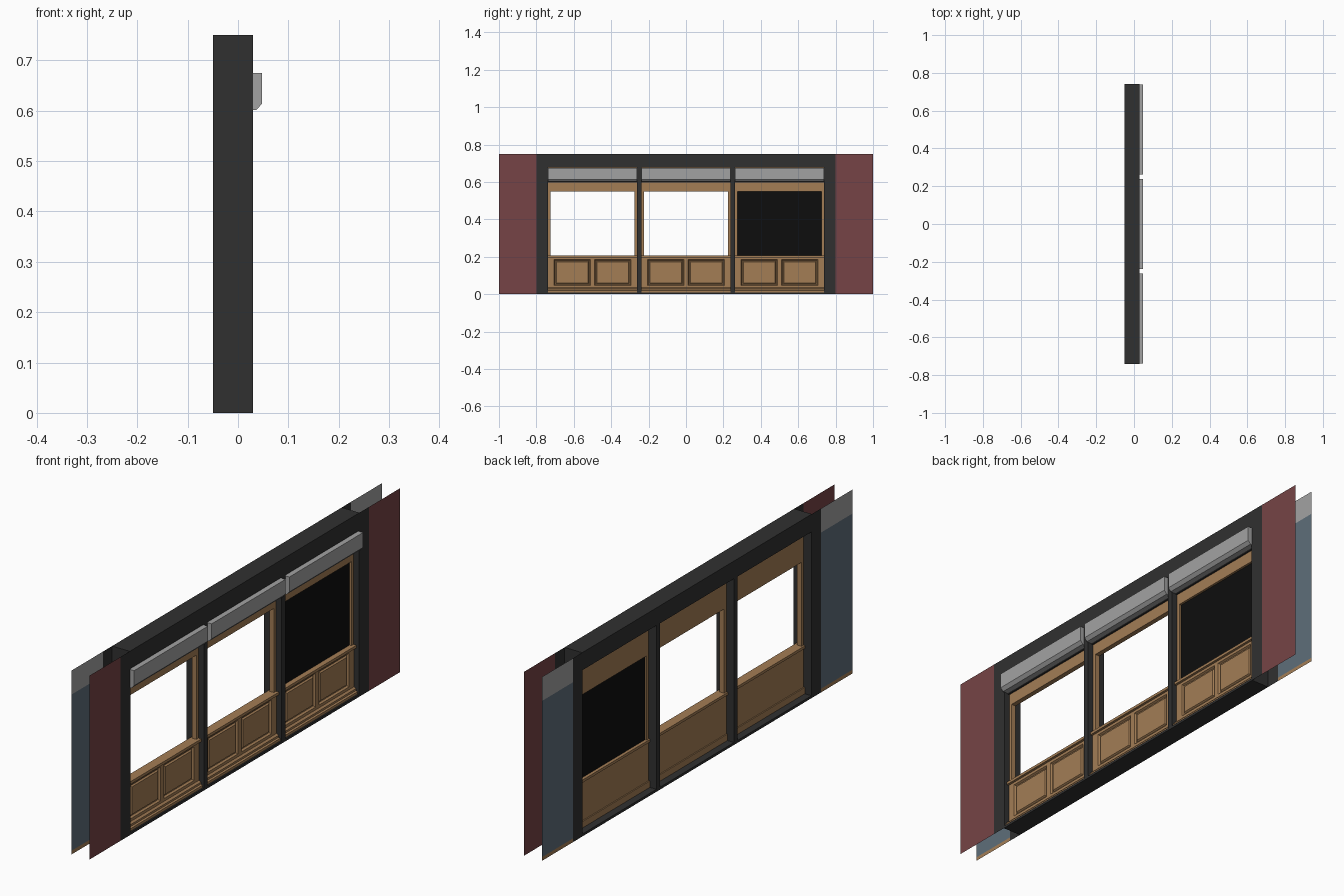
import bpy, bmesh

if "Cube" in bpy.data.objects:
    bpy.data.objects.remove(bpy.data.objects["Cube"])


def material(name, r, g, b):
    lin = [((c / 255 + 0.055) / 1.055) ** 2.4 if c > 10 else c / 255 / 12.92 for c in (r, g, b)]
    m = bpy.data.materials.new(name)
    m.diffuse_color = (*lin, 1)
    m.use_nodes = True
    m.node_tree.nodes["Principled BSDF"].inputs["Base Color"].default_value = m.diffuse_color
    return m


DARK = material("charcoal frame", 48, 48, 48)
RED = material("brick red wall", 118, 68, 70)
GRAY = material("light gray", 162, 162, 162)
WOOD = material("brown wood", 163, 125, 85)
BLUE = material("slate blue wall", 94, 110, 122)
BLACK = material("black board", 13, 13, 13)


def mesh_object(name, bm, mat):
    bmesh.ops.recalc_face_normals(bm, faces=bm.faces)
    me = bpy.data.meshes.new(name)
    bm.to_mesh(me)
    bm.free()
    me.materials.append(mat)
    ob = bpy.data.objects.new(name, me)
    bpy.context.collection.objects.link(ob)
    return ob


def extrude_profile(name, profile, y0, y1, mat):
    """Extrude an x,z profile along y."""
    bm = bmesh.new()
    f = bm.faces.new([bm.verts.new((x, y0, z)) for x, z in profile])
    ext = bmesh.ops.extrude_face_region(bm, geom=[f])["geom"]
    for v in ext:
        if isinstance(v, bmesh.types.BMVert):
            v.co.y = y1
    return mesh_object(name, bm, mat)


def box(name, x0, x1, y0, y1, z0, z1, mat):
    return extrude_profile(name, [(x0, z0), (x1, z0), (x1, z1), (x0, z1)], y0, y1, mat)


def sheet(name, x, y0, y1, z0, z1, mat):
    bm = bmesh.new()
    bm.faces.new([bm.verts.new((x, y, z)) for y, z in ((y0, z0), (y1, z0), (y1, z1), (y0, z1))])
    return mesh_object(name, bm, mat)


def raised_panel(name, y0, y1, z0, z1):
    """Board whose outer face has a moulded recess and a raised field."""
    ob = box(name, -0.015, 0.008, y0, y1, z0, z1, WOOD)
    bm = bmesh.new()
    bm.from_mesh(ob.data)
    bm.normal_update()
    face = [f for f in bm.faces if f.normal.x > 0.9]
    for thick, depth in ((0.016, 0), (0.006, -0.008), (0.006, 0), (0.006, 0.006)):
        bmesh.ops.inset_individual(bm, faces=face, thickness=thick, depth=depth)
    bm.to_mesh(ob.data)
    bm.free()


XB, XF = -0.05, 0.03   # back and front wall planes

# Dark surround: lintel, threshold and mullions
box("lintel", XB, XF, -0.74, 0.74, 0.678, 0.75, DARK)
box("threshold", XB, XF, -0.74, 0.74, 0, 0.01, DARK)
for y in (-0.25, 0.25):
    box("mullion", XB, XF, y - 0.012, y + 0.012, 0.01, 0.678, DARK)

# End jambs and the wall strips carrying on past them
for s in (-1, 1):
    sheet("jamb_front", XF, s * 0.738, s * 0.8, 0, 0.75, DARK)
    sheet("jamb_back", XB, s * 0.738, s * 0.8, 0, 0.75, DARK)
    box("jamb_side", XB, XF, s * 0.737, s * 0.74, 0, 0.75, DARK)
    sheet("outer_wall", XF, s * 0.8, s, 0, 0.75, RED)
    for name, z0, z1, mat in (("skirting", 0, 0.015, WOOD), ("inner_wall", 0.015, 0.652, BLUE),
                              ("inner_wall_top", 0.652, 0.75, GRAY)):
        sheet(name, XB, s * 0.8, s, z0, z1, mat)

# Three identical window bays
for i, c in enumerate((-0.5, 0, 0.5)):
    a, b = c - 0.238, c + 0.238
    # Shutter housing with chamfered lower edge
    extrude_profile("shutter_box", [(0.005, 0.675), (0.048, 0.675), (0.048, 0.614),
                                    (0.036, 0.601), (0.005, 0.601)], a, b, GRAY)
    # Window frame
    box("head_board", -0.015, 0.005, a, b, 0.55, 0.678, WOOD)
    box("head_trim", 0.005, 0.012, a, b, 0.598, 0.606, DARK)
    for y0, y1 in ((a, a + 0.014), (b - 0.014, b)):
        box("stile", -0.015, 0.005, y0, y1, 0.2, 0.55, WOOD)
    # Sill and stepped base moulding
    box("sill", -0.022, 0.018, a, b, 0.196, 0.207, WOOD)
    extrude_profile("base_moulding", [(-0.02, 0.01), (0.024, 0.01), (0.024, 0.02), (0.016, 0.022),
                                      (0.016, 0.03), (0.008, 0.036), (-0.02, 0.036)], a, b, WOOD)
    # Two raised panels under each window
    box("panel_stile", -0.015, 0.008, a, a + 0.022, 0.036, 0.196, WOOD)
    box("panel_stile", -0.015, 0.008, b - 0.022, b, 0.036, 0.196, WOOD)
    raised_panel("raised_panel", a + 0.022, c, 0.036, 0.196)
    raised_panel("raised_panel", c, b - 0.022, 0.036, 0.196)
    # Last bay is blanked with a black board
    if i == 2:
        box("black_board", -0.009, -0.004, a + 0.014, b - 0.014, 0.207, 0.55, BLACK)
